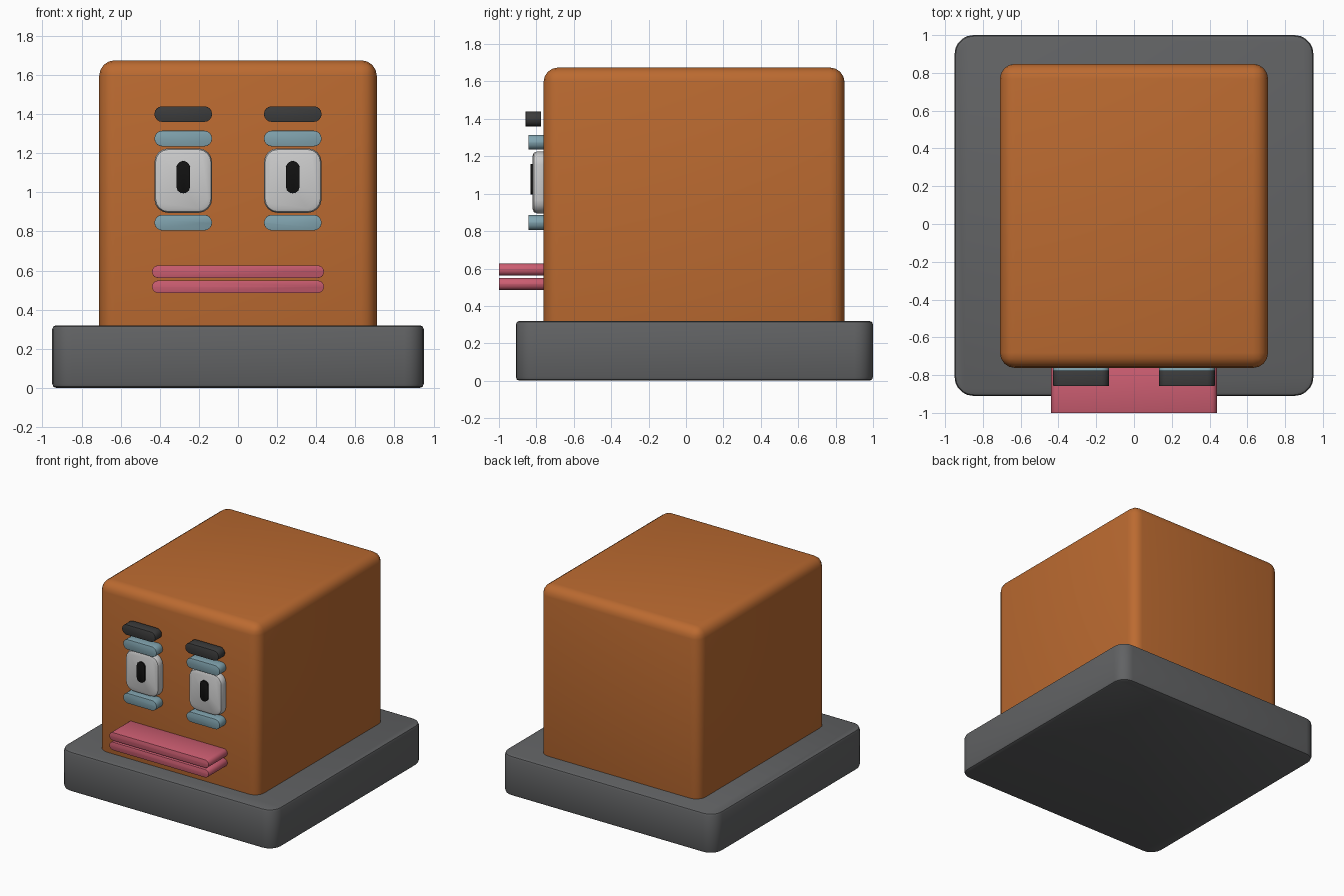
import bpy, bmesh
from math import sin, cos, pi

if "Cube" in bpy.data.objects:
    bpy.data.objects.remove(bpy.data.objects["Cube"])

COLORS = {
    "orange": (0.50, 0.145, 0.03, 1), "slate": (0.12, 0.123, 0.127, 1),
    "white": (0.62, 0.62, 0.62, 1), "black": (0.006, 0.006, 0.006, 1),
    "charcoal": (0.045, 0.045, 0.045, 1), "blue": (0.22, 0.37, 0.43, 1),
    "pink": (0.60, 0.11, 0.165, 1),
}
MATS = {}
for key, rgba in COLORS.items():
    MATS[key] = bpy.data.materials.new(key)
    MATS[key].diffuse_color = rgba


def slab(name, lo, hi, radius, edge, color, axis="Y", steps=4, segs=2):
    """Box lo..hi with corners rounded around the axis and softened rims."""
    a, d = (0, 1) if axis == "Z" else (0, 2), 2 if axis == "Z" else 1
    u, v = a
    corners = [(hi[u] - radius, hi[v] - radius), (lo[u] + radius, hi[v] - radius),
               (lo[u] + radius, lo[v] + radius), (hi[u] - radius, lo[v] + radius)]
    bm = bmesh.new()
    ring = []
    for q, (cu, cv) in enumerate(corners):
        for i in range(steps + 1):
            t = (q + i / steps) * pi / 2
            co = [0, 0, 0]
            co[u], co[v], co[d] = cu + radius * cos(t), cv + radius * sin(t), lo[d]
            ring.append(bm.verts.new(co))
    bmesh.ops.remove_doubles(bm, verts=ring, dist=1e-5)
    face = bm.faces.new(list(bm.verts))
    out = bmesh.ops.extrude_face_region(bm, geom=[face])
    for vert in out["geom"]:
        if isinstance(vert, bmesh.types.BMVert):
            vert.co[d] = hi[d]
    bmesh.ops.recalc_face_normals(bm, faces=bm.faces)
    rims = [e for e in bm.edges if abs(e.verts[0].co[d] - e.verts[1].co[d]) < 1e-6]
    bmesh.ops.bevel(bm, geom=rims, offset=edge, segments=segs, profile=0.5,
                    affect="EDGES", clamp_overlap=True)
    return finish(name, bm, color)


def finish(name, bm, color):
    mesh = bpy.data.meshes.new(name)
    bm.to_mesh(mesh)
    bm.free()
    mesh.materials.append(MATS[color])
    obj = bpy.data.objects.new(name, mesh)
    bpy.context.collection.objects.link(obj)
    return obj


# Base plinth
slab("base", (-0.95, -0.91, 0), (0.95, 1.0, 0.32), 0.10, 0.02, "slate", "Z", 5)

# Head block, softened on every edge and sunk into the base
bm = bmesh.new()
bmesh.ops.create_cube(bm, size=1)
for v in bm.verts:
    v.co = (v.co.x * 1.42, v.co.y * 1.61 + 0.043, v.co.z * 1.475 + 0.9375)
bmesh.ops.bevel(bm, geom=bm.edges[:], offset=0.08, segments=4, profile=0.5, affect="EDGES")
finish("head", bm, "orange")

# Eyes, mirrored left and right
for side, x in (("left", -0.28), ("right", 0.28)):
    def part(name, w, z0, z1, y0, y1, radius, edge, color):
        slab(f"{side}_{name}", (x - w / 2, y0, z0), (x + w / 2, y1, z1), radius, edge, color)
    part("eye", 0.295, 0.895, 1.225, -0.82, -0.74, 0.07, 0.022, "white")
    part("pupil", 0.07, 0.995, 1.16, -0.832, -0.80, 0.0349, 0.004, "black")
    part("upper_lid", 0.295, 1.235, 1.315, -0.842, -0.755, 0.0399, 0.01, "blue")
    part("lower_lid", 0.295, 0.805, 0.885, -0.842, -0.755, 0.0399, 0.01, "blue")
    part("brow", 0.295, 1.36, 1.44, -0.857, -0.775, 0.0399, 0.01, "charcoal")

# Lips
for name, z0, z1 in (("upper_lip", 0.562, 0.626), ("lower_lip", 0.485, 0.549)):
    slab(name, (-0.44, -1.0, z0), (0.44, -0.75, z1), 0.0319, 0.01, "pink")

# Smooth bevels while keeping hard edges
bpy.ops.object.select_all(action="SELECT")
bpy.context.view_layer.objects.active = bpy.data.objects["head"]
bpy.ops.object.shade_smooth_by_angle(angle=0.52)

for m in bpy.data.materials:
    if m.users and not m.is_grease_pencil:
        m.use_nodes = True
        m.node_tree.nodes["Principled BSDF"].inputs["Base Color"].default_value = m.diffuse_color
